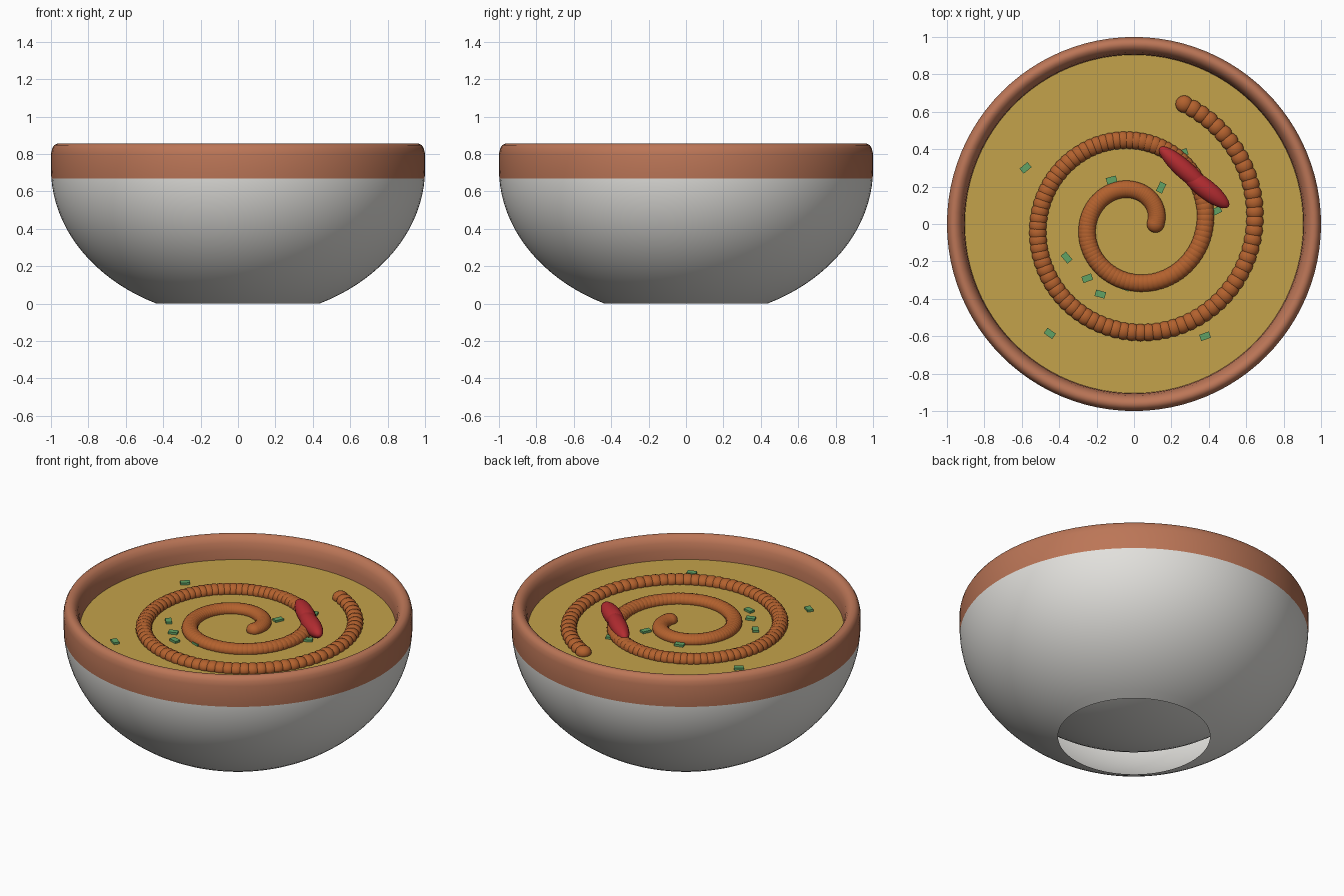
import bpy, bmesh
from math import sin, cos, pi, radians, asin
from mathutils import Matrix, Vector

if "Cube" in bpy.data.objects:
    bpy.data.objects.remove(bpy.data.objects["Cube"])


def material(name, rgb):
    m = bpy.data.materials.new(name)
    m.use_nodes = True
    m.diffuse_color = (*rgb, 1)
    m.node_tree.nodes["Principled BSDF"].inputs["Base Color"].default_value = (*rgb, 1)
    return m


WHITE = material("white_glaze", (0.76, 0.75, 0.72))
CLAY = material("terracotta", (0.5, 0.18, 0.095))
SOUP = material("yellow_soup", (0.55, 0.36, 0.07))
SAUSAGE = material("orange_brown", (0.45, 0.12, 0.027))
RED = material("chili_red", (0.45, 0.025, 0.03))
GREEN = material("herb_green", (0.12, 0.36, 0.13))


def finish(name, bm, mats, smooth=True):
    mesh = bpy.data.meshes.new(name)
    bm.to_mesh(mesh)
    bm.free()
    for m in mats:
        mesh.materials.append(m)
    obj = bpy.data.objects.new(name, mesh)
    bpy.context.collection.objects.link(obj)
    if smooth:
        mesh.shade_smooth()
    return obj


def place(x, y, z, angle=0.0, size=(1, 1, 1)):
    return (Matrix.Translation((x, y, z)) @ Matrix.Rotation(angle, 4, "Z")
            @ Matrix.Diagonal((*size, 1)))


# Bowl: outer wall from the open foot, rounded lip, inner wall down to the floor
CENTRE, BAND, STEPS, SEGS = 0.72, 0.67, 18, 96


def arc(radius, depth, low):
    """Elliptical wall from height low up to the widest level."""
    start = asin((CENTRE - low) / depth)
    end = asin((CENTRE - BAND) / depth)
    angles = [start + (end - start) * i / STEPS for i in range(STEPS + 1)] + [0]
    return [(radius * cos(a), CENTRE - depth * sin(a)) for a in angles]


lip = [(1, 0.80), (0.994, 0.828), (0.983, 0.847), (0.967, 0.855), (0.95, 0.853),
       (0.932, 0.84), (0.917, 0.815), (0.908, 0.77)]
profile = arc(1, 0.8, 0) + lip + arc(0.905, 0.64, CENTRE - 0.64)[::-1]

bm = bmesh.new()
rings = [[bm.verts.new((r * cos(2 * pi * i / SEGS), r * sin(2 * pi * i / SEGS), z))
          for i in range(SEGS)] for r, z in profile]
for low, high in zip(rings, rings[1:]):
    for i in range(SEGS):
        k = (i + 1) % SEGS
        face = bm.faces.new((low[i], low[k], high[k], high[i]))
        face.material_index = int(face.calc_center_median().z > BAND)
bmesh.ops.remove_doubles(bm, verts=bm.verts, dist=0.0001)
finish("bowl", bm, [WHITE, CLAY])

# Soup surface
LEVEL = 0.715
bm = bmesh.new()
bmesh.ops.create_circle(bm, cap_ends=True, segments=SEGS, radius=0.906,
                        matrix=place(0, 0, LEVEL))
finish("soup", bm, [SOUP], smooth=False)

# Spiral sausage made of overlapping beads
BEADS, TURN = 180, 13.74
bm = bmesh.new()
for i in range(BEADS):
    a = TURN * i / (BEADS - 1)
    r = 0.115 + 0.0422 * a
    bmesh.ops.create_uvsphere(bm, u_segments=16, v_segments=10, radius=0.047,
                              matrix=place(r * cos(a), r * sin(a), LEVEL + 0.01,
                                           a, (1, 1, 0.8)))
finish("spiral_sausage", bm, [SAUSAGE])

# Chili pepper: two overlapping long lobes
bm = bmesh.new()
for x, y, angle, length, width in [(0.27, 0.29, -42, 0.18, 0.05),
                                   (0.38, 0.19, -38, 0.16, 0.052)]:
    bmesh.ops.create_uvsphere(bm, u_segments=24, v_segments=16, radius=1,
                              matrix=place(x, y, 0.755, radians(angle),
                                           (length, width, 0.05)))
finish("chili", bm, [RED])

# Chopped herbs scattered on the soup
herbs = [(-0.58, 0.30, 40), (-0.12, 0.235, 15), (0.145, 0.195, 65), (0.26, 0.38, 20),
         (0.44, 0.07, 25), (-0.36, -0.18, -50), (-0.25, -0.29, 20), (-0.18, -0.375, -15),
         (-0.05, -0.335, -20), (-0.45, -0.585, -35), (0.38, -0.6, 20)]
bm = bmesh.new()
for x, y, angle in herbs:
    bmesh.ops.create_cube(bm, size=1, matrix=place(x, y, LEVEL + 0.006, radians(angle),
                                                   (0.055, 0.035, 0.014)))
finish("chopped_herbs", bm, [GREEN], smooth=False)
